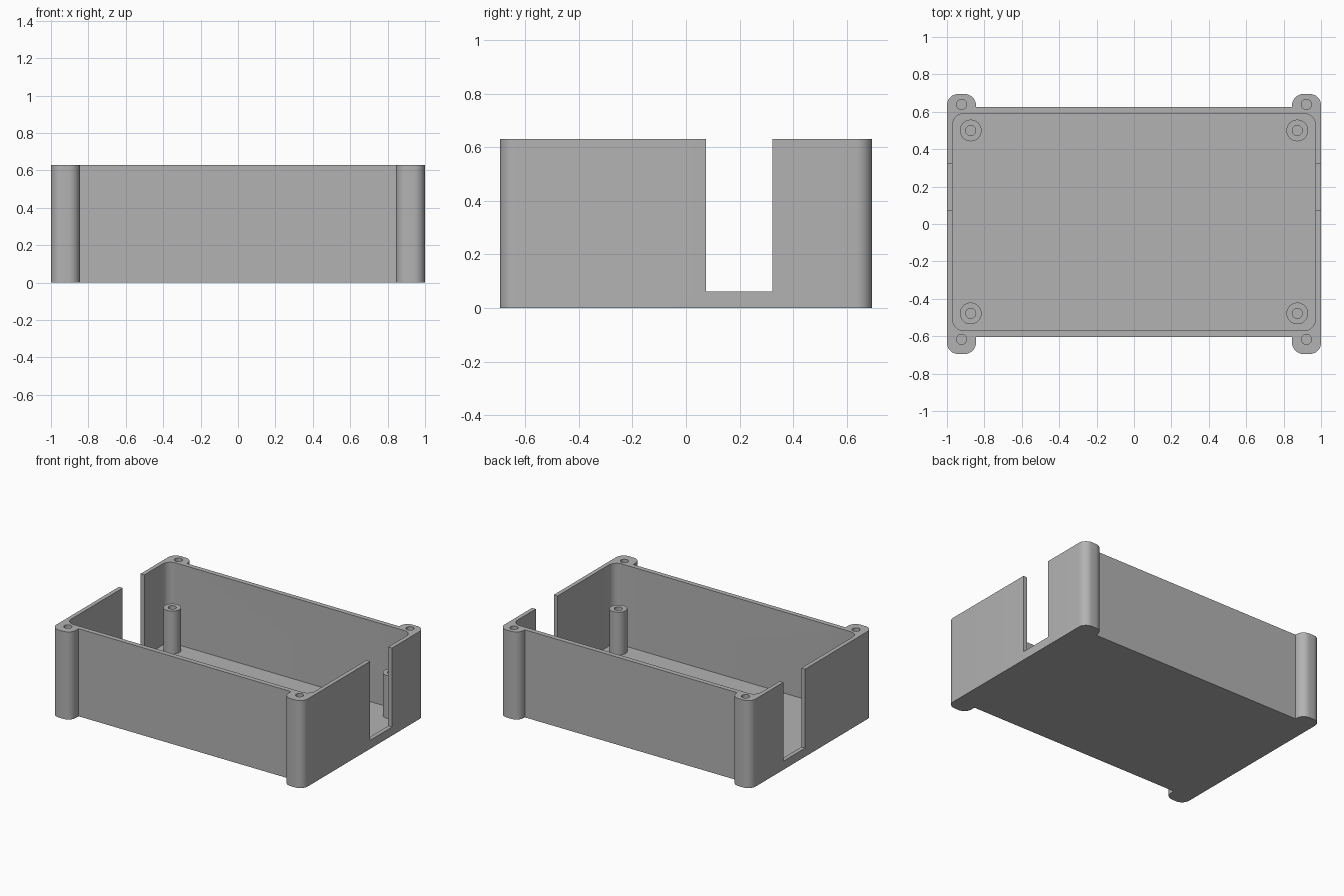
import bpy
import bmesh
import math
from mathutils import Vector

cube = bpy.data.objects.get("Cube")
if cube:
    bpy.data.objects.remove(cube, do_unlink=True)

HEIGHT, FLOOR, SILL, POST_TOP = 0.63, 0.046, 0.062, 0.354
FRONT, BACK = -0.605, 0.625      # outer faces of the long walls
EAR_Y, EAR_X = 0.695, 0.845      # outer and inner limits of the corner ears

grey = bpy.data.materials.new("matte grey")
grey.use_nodes = True
colour = (0.45, 0.45, 0.45, 1)
grey.diffuse_color = colour
grey.node_tree.nodes["Principled BSDF"].inputs["Base Color"].default_value = colour


def rounded(corners, steps=8):
    """Outline through (x, y, radius) right-angle corners, each rounded by an arc."""
    points = []
    for i, (x, y, r) in enumerate(corners):
        here = Vector((x, y))
        if r == 0:
            points.append(here)
            continue
        before = (Vector(corners[i - 1][:2]) - here).normalized()
        after = (Vector(corners[(i + 1) % len(corners)][:2]) - here).normalized()
        centre = here + (before + after) * r
        for k in range(steps + 1):
            a = math.pi / 2 * k / steps
            p = centre - after * r * math.cos(a) - before * r * math.sin(a)
            if not points or (p - points[-1]).length > 1e-5:
                points.append(p)
    if (points[0] - points[-1]).length < 1e-5:
        points.pop()
    return points


def prism(name, outline, z0, z1):
    """Upright solid over an outline."""
    bm = bmesh.new()
    base = bm.faces.new([bm.verts.new((p.x, p.y, z0)) for p in outline])
    top = bmesh.ops.extrude_face_region(bm, geom=[base])
    verts = [g for g in top["geom"] if isinstance(g, bmesh.types.BMVert)]
    bmesh.ops.translate(bm, verts=verts, vec=(0, 0, z1 - z0))
    bmesh.ops.recalc_face_normals(bm, faces=bm.faces)
    mesh = bpy.data.meshes.new(name)
    bm.to_mesh(mesh)
    bm.free()
    mesh.materials.append(grey)
    obj = bpy.data.objects.new(name, mesh)
    bpy.context.collection.objects.link(obj)
    return obj


def rectangle(x0, x1, y0, y1, r=0):
    return rounded([(x0, y0, r), (x1, y0, r), (x1, y1, r), (x0, y1, r)])


def disc(x, y, r):
    return rectangle(x - r, x + r, y - r, y + r, r)


def cut(target, cutter):
    """Subtract the cutter for good, then discard it."""
    cutter.hide_render = True
    bpy.ops.object.select_all(action="DESELECT")
    bpy.context.view_layer.objects.active = target
    target.select_set(True)
    mod = target.modifiers.new("cut", "BOOLEAN")
    mod.operation, mod.solver, mod.object = "DIFFERENCE", "EXACT", cutter
    bpy.ops.object.modifier_apply(modifier=mod.name)
    bpy.data.objects.remove(cutter, do_unlink=True)


def smooth(obj):
    bpy.ops.object.select_all(action="DESELECT")
    bpy.context.view_layer.objects.active = obj
    obj.select_set(True)
    bpy.ops.object.shade_smooth_by_angle(angle=math.radians(30))


# Case shell: right half of the outline, then its mirror image
half = [(EAR_X, FRONT, 0), (EAR_X, -EAR_Y, 0.06), (1, -EAR_Y, 0.06),
        (1, EAR_Y, 0.06), (EAR_X, EAR_Y, 0.06), (EAR_X, BACK, 0)]
mirrored = [(-x, y, r) for x, y, r in reversed(half)]
case = prism("case_shell", rounded(half + mirrored), 0, HEIGHT)

# Inner cavity
cut(case, prism("cavity", rectangle(-0.97, 0.97, -0.57, 0.59, 0.06), FLOOR, 1))

for side, sx in (("right", -1), ("left", 1)):
    # Cable slot in the end wall
    x0, x1 = sorted((sx * 0.9, sx * 1.1))
    cut(case, prism("slot", rectangle(x0, x1, 0.075, 0.322), SILL, 1))
    for end, screw_y, post_y in (("front", -0.617, -0.478), ("back", 0.639, 0.5)):
        # Lid screw hole in the ear
        cut(case, prism("screw_hole", disc(sx * 0.922, screw_y, 0.027), 0.32, 1))
        # Board support post with bored centre
        post = prism(f"{end}_{side}_post", disc(sx * 0.873, post_y, 0.058),
                     FLOOR - 0.01, POST_TOP)
        cut(post, prism("bore", disc(sx * 0.873, post_y, 0.027), FLOOR, 1))
        smooth(post)

smooth(case)
